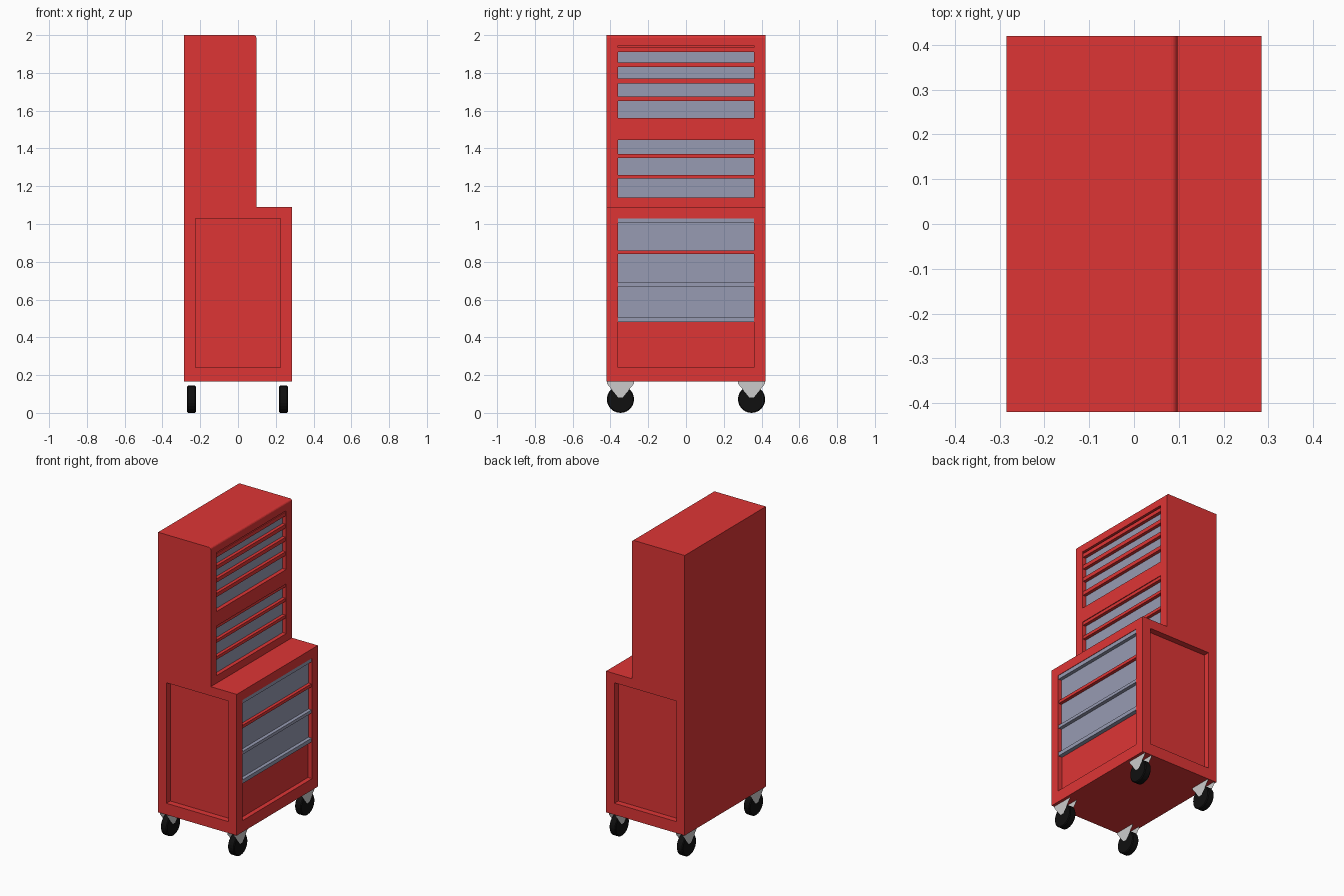
import bpy, bmesh, math

if "Cube" in bpy.data.objects:
    bpy.data.objects.remove(bpy.data.objects["Cube"])


def material(name, rgb):
    m = bpy.data.materials.new(name)
    m.diffuse_color = (*rgb, 1)
    m.use_nodes = True
    m.node_tree.nodes["Principled BSDF"].inputs["Base Color"].default_value = m.diffuse_color
    return m


RED = material("red_paint", (0.73, 0.036, 0.036))
STEEL = material("drawer_steel", (0.31, 0.33, 0.45))
RUBBER = material("black_rubber", (0.005, 0.005, 0.005))


def make(name, bm, mat=None):
    bmesh.ops.recalc_face_normals(bm, faces=bm.faces)
    me = bpy.data.meshes.new(name)
    bm.to_mesh(me)
    bm.free()
    ob = bpy.data.objects.new(name, me)
    bpy.context.collection.objects.link(ob)
    if mat:
        me.materials.append(mat)
    return ob


def box(name, x, y, z, mat=None):
    bm = bmesh.new()
    bmesh.ops.create_cube(bm, size=1)
    for v in bm.verts:
        for i, (lo, hi) in enumerate((x, y, z)):
            v.co[i] = lo if v.co[i] < 0 else hi
    return make(name, bm, mat)


W, D = 0.42, 0.285          # half width (y), half depth (x)
UP = 0.097                  # front of the upper chest
R = 0.014                   # rounded top front edge
IN = 0.36                   # half width of drawer openings
DEPTH = 0.03

# Cabinet: stepped side profile extruded across the width
profile = [(-D, 0.165), (D, 0.165), (D, 1.09), (UP, 1.09)]
profile += [(UP - R + R * math.cos(a), 2 - R + R * math.sin(a))
            for a in (math.radians(22.5 * i) for i in range(5))]
profile.append((-D, 2.0))
bm = bmesh.new()
face = bm.faces.new([bm.verts.new((x, -W, z)) for x, z in profile])
ext = bmesh.ops.extrude_face_region(bm, geom=[face])
for g in ext["geom"]:
    if isinstance(g, bmesh.types.BMVert):
        g.co.y = W
cabinet = make("cabinet", bm, RED)

# Recesses: three drawer openings and two side panels
cutters = [box("lower_opening_cutter", (D - DEPTH, D + 0.1), (-IN, IN), (0.24, 1.03), RED)]
for lo, hi in ((1.56, 1.945), (1.14, 1.465)):
    cutters.append(box("upper_opening_cutter", (UP - DEPTH, UP + 0.1), (-IN, IN), (lo, hi), RED))
for y in ((-W - 0.1, -W + 0.04), (W - 0.04, W + 0.1)):
    cutters.append(box("side_panel_cutter", (-0.225, 0.225), y, (0.24, 1.03), RED))
for c in cutters:
    mod = cabinet.modifiers.new("recess", "BOOLEAN")
    mod.operation = 'DIFFERENCE'
    mod.solver = 'EXACT'
    mod.object = c
bpy.context.view_layer.objects.active = cabinet
for mod in list(cabinet.modifiers):
    bpy.ops.object.modifier_apply(modifier=mod.name)
for c in cutters:
    bpy.data.objects.remove(c)


# Drawer fronts and handle rails, set inside the openings
def fronts(name, front, spans, thick, mat):
    for i, (lo, hi) in enumerate(spans):
        box(f"{name}_{i + 1}", (front - DEPTH, front - DEPTH + thick), (-IN, IN), (lo, hi), mat)


fronts("upper_drawer", UP, [(1.855, 1.91), (1.77, 1.83), (1.675, 1.745), (1.56, 1.65),
                            (1.37, 1.445), (1.26, 1.35), (1.14, 1.24)], 0.004, STEEL)
fronts("upper_rail", UP, [(1.91, 1.935), (1.83, 1.855), (1.745, 1.77), (1.65, 1.675),
                          (1.445, 1.465), (1.35, 1.37), (1.24, 1.26)], 0.025, RED)
fronts("lower_drawer", D, [(0.86, 1.005), (0.69, 0.84), (0.505, 0.67)], 0.004, STEEL)
fronts("lower_rail", D, [(0.84, 0.86)], 0.025, RED)
fronts("drawer_handle", D, [(1.005, 1.03), (0.67, 0.69), (0.48, 0.505)], 0.027, STEEL)

# Casters: wheel with a tapered plate on each side
for x in (-0.246, 0.241):
    for y in (-0.347, 0.347):
        bpy.ops.mesh.primitive_cylinder_add(vertices=24, radius=0.072, depth=0.046,
                                            location=(x, y, 0.072),
                                            rotation=(0, math.pi / 2, 0))
        wheel = bpy.context.object
        wheel.name = "caster_wheel"
        wheel.data.materials.append(RUBBER)
        bev = wheel.modifiers.new("rounded_tread", "BEVEL")
        bev.width = 0.005
        bev.limit_method = 'ANGLE'
        bm = bmesh.new()
        for px in (x - 0.025, x + 0.025):
            bm.faces.new([bm.verts.new((px, y + dy, z)) for dy, z in
                          ((-0.072, 0.165), (0.072, 0.165), (0.072, 0.155),
                           (0.012, 0.082), (-0.012, 0.082), (-0.072, 0.155))])
        make("caster_bracket", bm)
